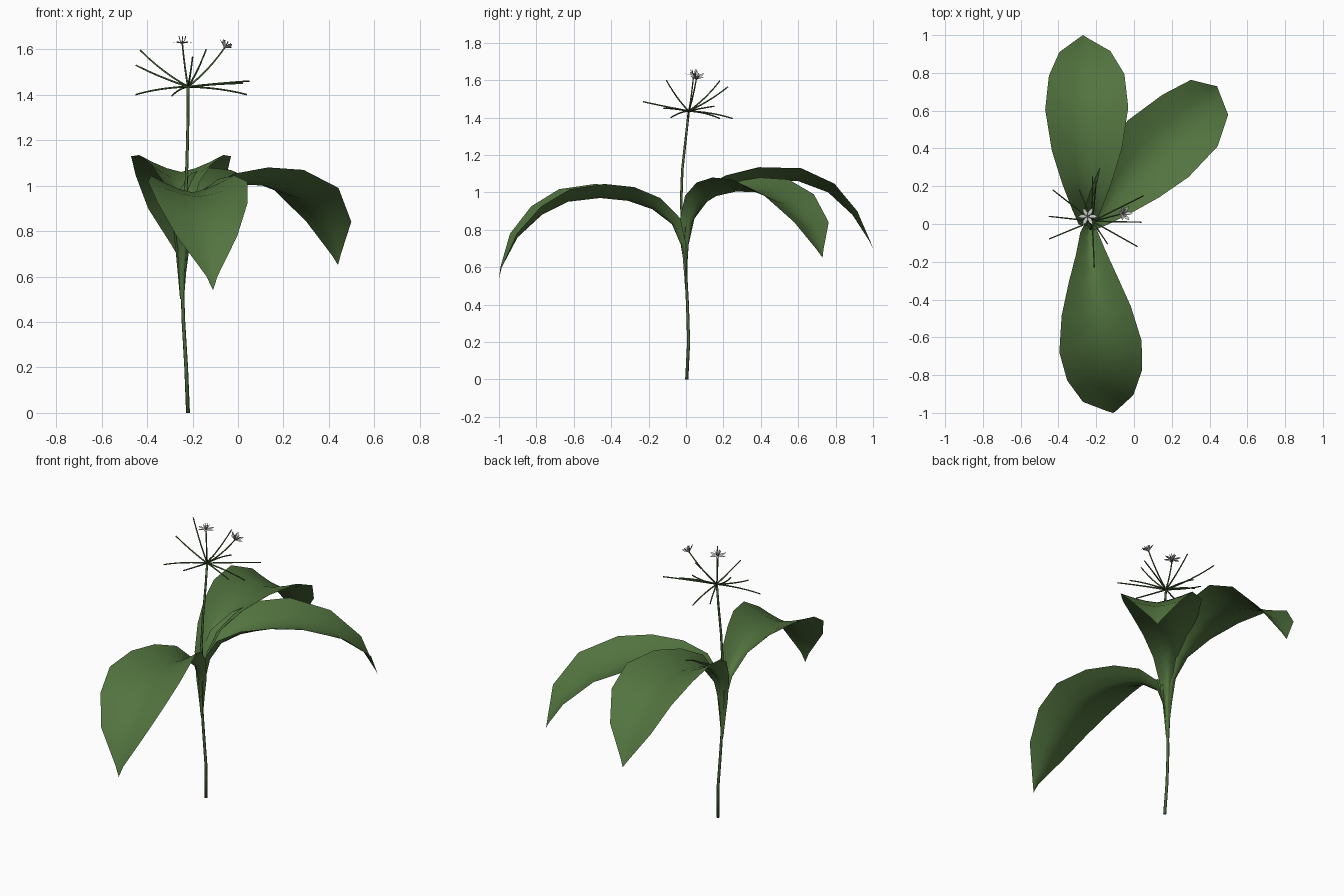
import bpy, math
from mathutils import Vector

if "Cube" in bpy.data.objects:
    bpy.data.objects.remove(bpy.data.objects["Cube"])


def material(name, rgb):
    m = bpy.data.materials.new(name)
    m.use_nodes = True
    m.diffuse_color = (*rgb, 1)
    m.node_tree.nodes["Principled BSDF"].inputs["Base Color"].default_value = (*rgb, 1)
    return m


LEAF = material("leaf green", (.085, .175, .05))
STEM = material("stem green", (.07, .135, .042))
PETAL = material("petal pale grey", (.6, .6, .6))
STAMEN = material("stamen grey", (.25, .24, .25))


def mesh_object(name, verts, faces, mat):
    me = bpy.data.meshes.new(name)
    me.from_pydata(verts, [], faces)
    me.materials.append(mat)
    me.polygons.foreach_set("use_smooth", [True] * len(me.polygons))
    ob = bpy.data.objects.new(name, me)
    bpy.context.collection.objects.link(ob)
    return ob


def tube(name, points, r0, r1, mat, sides=6):
    """Tapered round tube through a list of points."""
    pts = [Vector(p) for p in points]
    verts, faces, last = [], [], len(pts) - 1
    for i, p in enumerate(pts):
        t = (pts[min(i + 1, last)] - pts[max(i - 1, 0)]).normalized()
        ref = Vector((0, 0, 1)) if abs(t.z) < .8 else Vector((1, 0, 0))
        a = t.cross(ref).normalized()
        if i and a.dot(prev) < 0:
            a = -a
        prev = a
        b = t.cross(a)
        r = r0 + (r1 - r0) * i / last
        for k in range(sides):
            q = math.tau * k / sides
            verts.append(p + r * (a * math.cos(q) + b * math.sin(q)))
    for i in range(last):
        for k in range(sides):
            n = (k + 1) % sides
            faces.append((i * sides + k, i * sides + n,
                          (i + 1) * sides + n, (i + 1) * sides + k))
    faces += [tuple(reversed(range(sides))),
              tuple(range(last * sides, (last + 1) * sides))]
    return mesh_object(name, verts, faces, mat)


def bend(a, b, c, n=6):
    """Points on a quadratic arc from a to c pulled towards b."""
    a, b, c = Vector(a), Vector(b), Vector(c)
    return [a * (1 - t) ** 2 + b * 2 * t * (1 - t) + c * t * t
            for t in (i / n for i in range(n + 1))]


# Main stem
tube("stem", [(-.22, .004, 0), (-.228, .014, .2), (-.24, .008, .4),
              (-.245, 0, .55), (-.235, -.015, .75), (-.23, -.026, .95),
              (-.224, -.02, 1.12), (-.22, 0, 1.3), (-.22, .015, 1.435)],
     .0085, .006, STEM, 8)

# Leaves: half width and edge lift along the midrib, shared by all three
WIDTH = (.008, .016, .026, .044, .078, .13, .185, .22, .2, .135, .025, 0)
LIFT = (.004, .012, .025, .05, .068, .075, .075, .07, .055, .03, .004, 0)
ACROSS = (-1, -.67, -.33, 0, .33, .67, 1)


def leaf(name, rib):
    rib = [Vector(p) for p in rib]
    out = rib[-1] - rib[0]
    out.z = 0
    side = Vector((-out.y, out.x, 0)).normalized()
    verts, faces, n = [], [], len(ACROSS)
    for i, p in enumerate(rib):
        t = (rib[min(i + 1, len(rib) - 1)] - rib[max(i - 1, 0)]).normalized()
        up = t.cross(side).normalized()
        for u in ACROSS:
            verts.append(p + side * WIDTH[i] * u + up * LIFT[i] * abs(u) ** 1.4)
    for i in range(len(rib) - 1):
        for k in range(n - 1):
            a = i * n + k
            faces.append((a, a + n, a + n + 1, a + 1))
    return mesh_object(name, verts, faces, LEAF)


leaf("front_leaf", [(-.245, -.006, .5), (-.242, -.012, .62), (-.236, -.028, .72),
                    (-.235, -.075, .83), (-.225, -.18, .91), (-.215, -.31, .955),
                    (-.2, -.46, .97), (-.18, -.63, .95), (-.16, -.77, .88),
                    (-.14, -.9, .76), (-.115, -.985, .6), (-.11, -1, .54)])
leaf("back_leaf", [(-.247, .006, .5), (-.25, .008, .62), (-.25, .014, .72),
                   (-.25, .045, .86), (-.25, .12, .96), (-.25, .24, 1.02),
                   (-.25, .4, 1.06), (-.25, .6, 1.06), (-.25, .76, 1.0),
                   (-.26, .89, .88), (-.27, .98, .74), (-.27, 1, .7)])
leaf("left_leaf", [(-.24, .003, .5), (-.236, .005, .62), (-.23, .012, .72),
                   (-.212, .032, .84), (-.17, .08, .93), (-.1, .16, .98),
                   (0, .27, 1.005), (.12, .39, 1.0), (.28, .53, .94),
                   (.385, .655, .82), (.43, .715, .69), (.44, .73, .65)])

# Bare flower stalks spreading from the top of the stem
HUB = Vector((-.22, .015, 1.435))
TIPS = [(-.45, -.08, 1.4), (-.45, .04, 1.53), (-.43, .18, 1.595),
        (-.14, -.105, 1.6), (-.22, .25, 1.395), (-.2, .225, 1.565),
        (.02, -.12, 1.45), (.04, .01, 1.4), (.05, .15, 1.46),
        (-.29, .18, 1.395), (-.21, -.23, 1.485)]


def stalk(name, tip):
    tip = Vector(tip)
    mid = HUB.lerp(tip, .55)
    mid.z = HUB.z + (tip.z - HUB.z) * .35 + .008
    tube(name, bend(HUB, mid, tip), .0045, .0035, STEM, 5)


for i, tip in enumerate(TIPS):
    stalk(f"stalk_{i + 1}", tip)


# Flowers: six narrow petals, six stamens and a small ovary
def flower(name, base, axis, cup):
    base = Vector(base)
    turn = Vector((0, 0, 1)).rotation_difference(Vector(axis))
    verts, faces = [], []
    shape = ((.004, .003), (.02, .009), (.036, .009), (.052, 0))
    for k in range(6):
        q = math.tau * k / 6
        d = Vector((math.cos(q), math.sin(q), 0))
        s = Vector((-d.y, d.x, 0))
        start = len(verts)
        for r, w in shape:
            mid = d * r * math.cos(cup) + Vector((0, 0, r * math.sin(cup)))
            verts += [base + turn @ (mid + s * w), base + turn @ (mid - s * w)]
        faces += [(start + j, start + j + 1, start + j + 3, start + j + 2)
                  for j in (0, 2, 4)]
        # Stamen between petals
        e = Vector((math.cos(q + .5), math.sin(q + .5), 0))
        path = [base + turn @ (e * r + Vector((0, 0, z)))
                for r, z in ((.003, 0), (.012, .016), (.017, .032))]
        tube(f"{name}_stamen_{k + 1}", path, .0012, .002, STAMEN, 4)
    mesh_object(f"{name}_petals", verts, faces, PETAL)
    tube(f"{name}_ovary", [base, base + turn @ Vector((0, 0, .014))],
         .006, .004, STAMEN, 6)


stalk("top_flower_stalk", (-.245, .04, 1.625))
flower("top_flower", (-.245, .04, 1.625), (0, .05, 1), .15)
stalk("side_flower_stalk", (-.06, .055, 1.605))
flower("side_flower", (-.06, .055, 1.605), (.5, .1, .85), .6)
